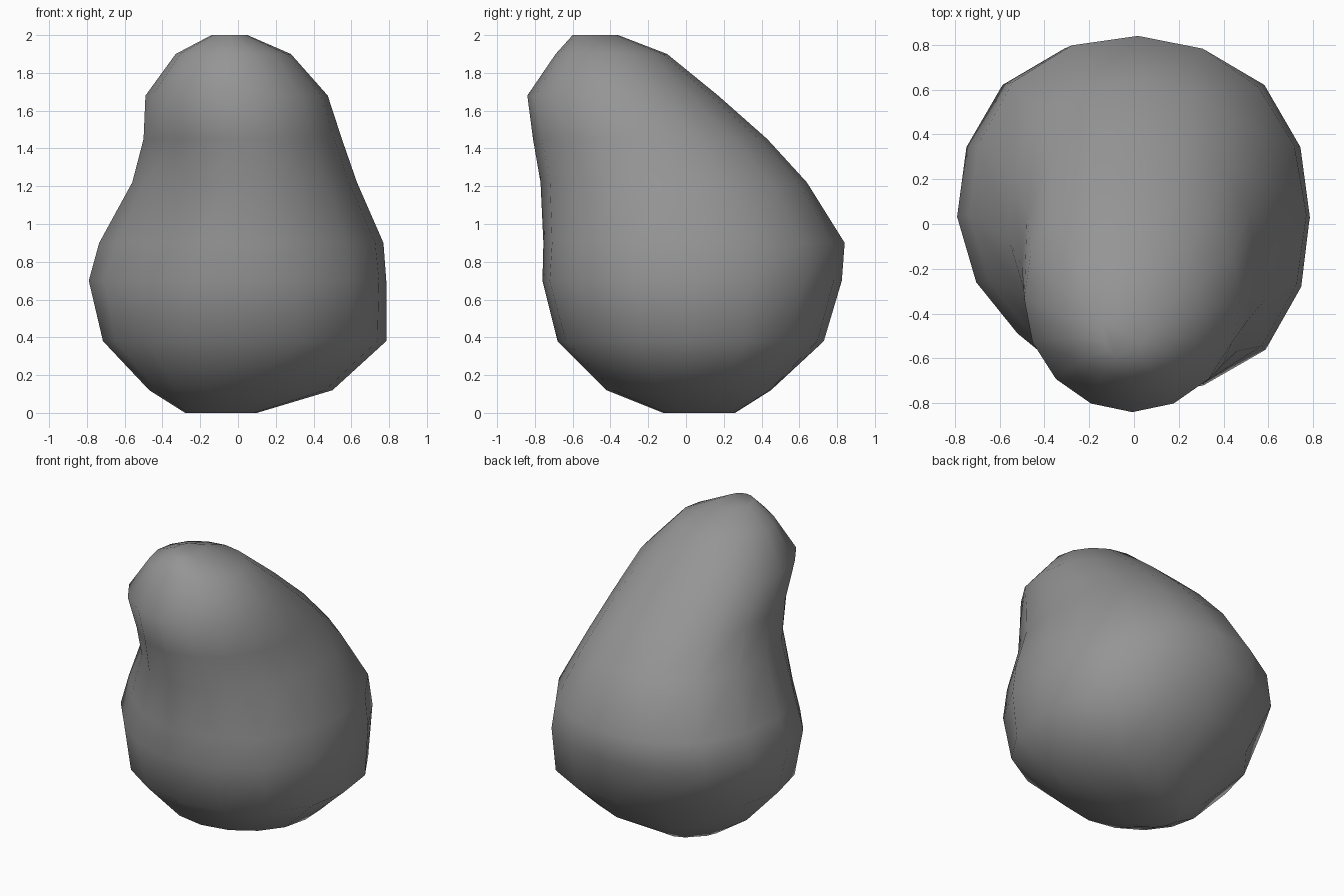
import bpy, bmesh, math

if "Cube" in bpy.data.objects:
    bpy.data.objects.remove(bpy.data.objects["Cube"])

SIDES = 16
# height, left, right, front, back, then fullness at the four diagonals:
# back right, back left, front left, front right
RINGS = [
    (0.00, -.28, .10, -.12, .26, 1.1, .85, 1.0, 1.0),
    (0.12, -.47, .50, -.42, .45, 1.13, .86, 1.0, .99),
    (0.38, -.715, .785, -.68, .73, 1.06, .97, .98, 1.03),
    (0.70, -.79, .785, -.76, .825, 1.05, 1.05, .93, 1.06),
    (0.90, -.735, .77, -.755, .84, 1.01, 1.05, .92, 1.04),
    (1.22, -.56, .63, -.77, .64, 1.02, 1.09, .93, 1.01),
    (1.45, -.50, .55, -.81, .43, 1.01, 1.07, .97, 1.0),
    (1.68, -.49, .475, -.84, .17, 1.0, 1.04, 1.0, 1.0),
    (1.90, -.33, .28, -.69, -.10, 1.0, 1.02, 1.0, 1.0),
    (2.00, -.14, .05, -.60, -.36, 1.0, 1.0, 1.0, 1.0),
]


def ring_points(z, left, right, front, back, *diag):
    cx, cy = (left + right) / 2, (front + back) / 2
    rx, ry = (right - left) / 2, (back - front) / 2
    for i in range(SIDES):
        a = math.tau * i / SIDES
        full = diag[int(i * 4 / SIDES)]
        k = 1 + (full - 1) * math.sin(2 * a) ** 2
        yield (cx + rx * k * math.cos(a), cy + ry * k * math.sin(a), z)


# Leaning boulder lofted through the rings
bm = bmesh.new()
loops = [[bm.verts.new(p) for p in ring_points(*r)] for r in RINGS]
for low, high in zip(loops, loops[1:]):
    for i in range(SIDES):
        j = (i + 1) % SIDES
        bm.faces.new((low[i], low[j], high[j], high[i]))
bm.faces.new(loops[0][::-1])
bm.faces.new(loops[-1])
for f in bm.faces:
    f.smooth = True

mesh = bpy.data.meshes.new("boulder")
bm.to_mesh(mesh)
bm.free()
rock = bpy.data.objects.new("boulder", mesh)
bpy.context.collection.objects.link(rock)

# Stone grey
stone = bpy.data.materials.new("stone grey")
stone.diffuse_color = (0.30, 0.30, 0.30, 1)
stone.use_nodes = True
stone.node_tree.nodes["Principled BSDF"].inputs["Base Color"].default_value = stone.diffuse_color
mesh.materials.append(stone)
